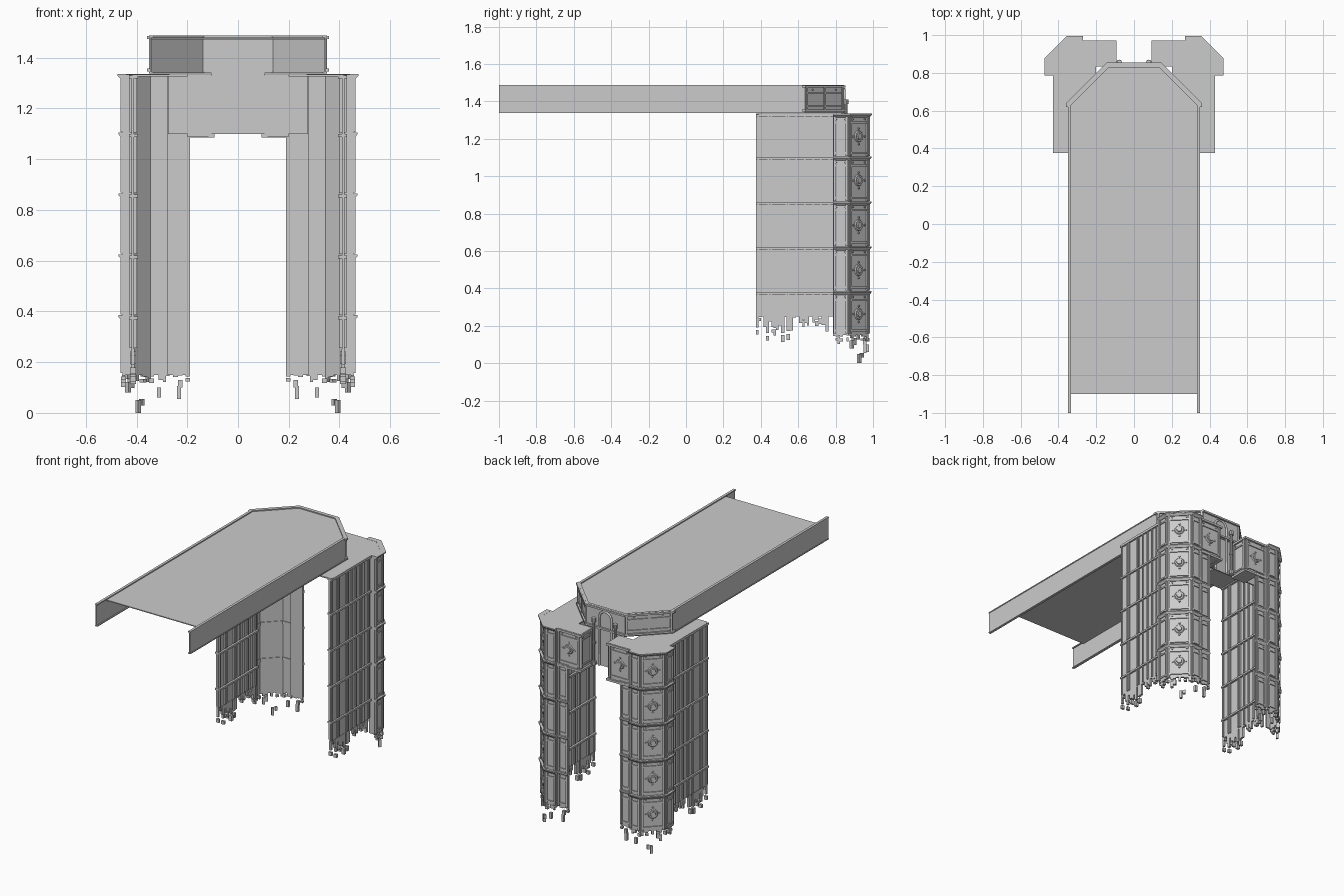
import bpy, bmesh, math, random
from mathutils import Vector, Matrix

if "Cube" in bpy.data.objects:
    bpy.data.objects.remove(bpy.data.objects["Cube"])

random.seed(7)
LEVELS = [0.38, 0.62, 0.86, 1.10, 1.33]


def sweep(bm, pts, prof):
    """Sweep a closed (offset, z) profile along a mitred plan polyline; + offset is outward."""
    pts = [Vector(p) for p in pts]
    rings = []
    for i, p in enumerate(pts):
        ns = []
        if i > 0:
            d = (p - pts[i - 1]).normalized()
            ns.append(Vector((d.y, -d.x)))
        if i < len(pts) - 1:
            d = (pts[i + 1] - p).normalized()
            ns.append(Vector((d.y, -d.x)))
        m = sum(ns, Vector((0, 0))).normalized()
        m /= m.dot(ns[0])
        rings.append([bm.verts.new((*(p + m * o), z)) for o, z in prof])
    k = len(prof)
    for a, b in zip(rings, rings[1:]):
        for j in range(k):
            bm.faces.new((a[j], a[(j + 1) % k], b[(j + 1) % k], b[j]))
    bm.faces.new(rings[0])
    bm.faces.new(rings[-1][::-1])


def rect(o0, o1, z0, z1):
    return [(o0, z0), (o1, z0), (o1, z1), (o0, z1)]


def piece(bm, a, b, u0, u1, o0, o1, z0, z1):
    """Box on the wall a-b, from distance u0 to u1 along it."""
    a, b = Vector(a), Vector(b)
    d = (b - a).normalized()
    sweep(bm, [a + d * u0, a + d * u1], rect(o0, o1, z0, z1))


def plate(bm, pts, z0, z1):
    lo = [bm.verts.new((x, y, z0)) for x, y in pts]
    f = bm.faces.new(lo)
    r = bmesh.ops.extrude_face_region(bm, geom=[f])
    bmesh.ops.translate(bm, vec=(0, 0, z1 - z0), verts=[v for v in r['geom'] if isinstance(v, bmesh.types.BMVert)])


def disc(bm, a, b, z, r, o, h, du=0, n=12):
    """Round boss on the middle of the wall a-b."""
    a, b = Vector(a), Vector(b)
    d = (b - a).normalized()
    nrm = Vector((d.y, -d.x, 0))
    c = ((a + b) / 2 + d * du).to_3d() + nrm * (o + h / 2)
    c.z = z
    rot = nrm.to_track_quat('Z', 'Y').to_matrix().to_4x4()
    bmesh.ops.create_cone(bm, cap_ends=True, segments=n, radius1=r, radius2=r * .85, depth=h,
                          matrix=Matrix.Translation(c) @ rot)


def finish(bm, name, mirror=True):
    bmesh.ops.recalc_face_normals(bm, faces=bm.faces)
    me = bpy.data.meshes.new(name)
    bm.to_mesh(me)
    bm.free()
    ob = bpy.data.objects.new(name, me)
    bpy.context.collection.objects.link(ob)
    if mirror:
        ob.modifiers.new("Mirror", 'MIRROR').use_mirror_merge = False


def panel(bm, a, b, z0, z1, boss=True):
    """Raised frame, boss and bolts on one wall bay."""
    L = (Vector(b) - Vector(a)).length
    for u in (0.004, L - 0.016):
        piece(bm, a, b, u, u + 0.012, 0, 0.009, z0, z1)
    for z in (z0 + 0.012, z1 - 0.035):
        piece(bm, a, b, 0.004, L - 0.004, 0, 0.006, z, z + 0.010)
    if boss:
        zc = (z0 + z1) / 2
        disc(bm, a, b, zc, 0.032, 0, 0.006)
        disc(bm, a, b, zc, 0.018, 0.006, 0.006)
        for i in range(4):
            t = i * math.pi / 2
            disc(bm, a, b, zc + 0.042 * math.sin(t), 0.006, 0, 0.006, 0.042 * math.cos(t), 6)
    for s in (-1, 1):
        disc(bm, a, b, z1 - 0.014, 0.005, 0, 0.006, s * L * .3, 6)


def ragged(bm, a, b, zb, drop, low, o0, o1):
    """Broken lower edge: uneven teeth plus loose falling chips."""
    L = (Vector(b) - Vector(a)).length
    u = 0
    while u < L - 0.004:
        w = min(random.uniform(0.011, 0.02), L - u)
        if random.random() < .75:
            z = zb - random.uniform(0, drop)
            piece(bm, a, b, u, u + w, o0, o1, z, zb + 0.002)
            if random.random() < .6:
                t = z - random.uniform(0.004, 0.02)
                t2 = max(low, t - random.uniform(0.012, 0.045))
                if t > t2 + 0.005:
                    piece(bm, a, b, u, u + w, o0 - .004, o1 + .004, t2, t)
        u += w


# leg plan lines, front to back
SIDE = [(0.415, 0.375), (0.415, 0.785)]
CORNER = [(0.415, 0.785), (0.455, 0.785), (0.455, 0.87), (0.35, 0.975), (0.27, 0.975)]
BACK = [(0.27, 0.96), (0.19, 0.96)]
HEAD = [(0.27, 0.96), (0.105, 0.96), (0.105, 0.84)]

# thin side wall with ribs on both faces
bm = bmesh.new()
sweep(bm, SIDE, rect(-0.006, 0.004, 0.25, 1.33))
prev = 0.25
for z in LEVELS:
    for y in (0.385, 0.44, 0.455, 0.535, 0.55, 0.59, 0.635, 0.68, 0.72, 0.765):
        u = y - 0.375
        piece(bm, *SIDE, u - 0.004, u + 0.004, -0.016, 0.012, prev + 0.006, z - 0.012)
    prev = z
finish(bm, "leg_side_wall")

# corner shell and inner back strip
bm = bmesh.new()
sweep(bm, CORNER, rect(-0.010, 0, 0.15, 1.33))
sweep(bm, BACK, rect(-0.010, 0, 0.15, 1.10))
piece(bm, (0.27, 0.975), (0.27, 0.95), 0, 0.025, -0.008, 0, 0.15, 1.33)
finish(bm, "leg_corner_shell")

# framed bays on the corner shell
bm = bmesh.new()
prev = 0.15
for z in LEVELS:
    panel(bm, CORNER[2], CORNER[3], prev + 0.008, z - 0.012)
    panel(bm, CORNER[1], CORNER[2], prev + 0.008, z - 0.012, False)
    panel(bm, CORNER[3], CORNER[4], prev + 0.008, z - 0.012, False)
    if z < 1.2:
        panel(bm, *BACK, prev + 0.008, z - 0.012, False)
    prev = z
finish(bm, "leg_panels")

# flared bands between storeys
bm = bmesh.new()
for z in LEVELS:
    e = 0.019 if z > 1.3 else 0.016
    flare = [(-0.014, z - 0.016), (0.004, z - 0.016), (e, z - 0.002), (e, z + 0.005), (-0.014, z + 0.005)]
    sweep(bm, CORNER[1:], flare)
    sweep(bm, SIDE, rect(-0.020, 0.015, z - 0.012, z))
    if z < 1.2:
        sweep(bm, BACK, [(o * .7, h) for o, h in flare])
finish(bm, "leg_bands")

# projecting head block over the gateway
bm = bmesh.new()
sweep(bm, HEAD, rect(-0.010, 0, 1.09, 1.33))
panel(bm, HEAD[0], HEAD[1], 1.105, 1.32)
panel(bm, HEAD[1], HEAD[2], 1.105, 1.32, False)
for z in (1.085, 1.318):
    sweep(bm, HEAD, rect(-0.012, 0.012, z, z + 0.014))
plate(bm, [(0.105, 0.84), (0.20, 0.84), (0.20, 0.96), (0.105, 0.96)], 1.088, 1.10)
sweep(bm, [(0.105, 0.84), (0.275, 0.84)], rect(-0.005, 0.005, 1.10, 1.33))
finish(bm, "gate_head_block")

# leg roof
bm = bmesh.new()
plate(bm, [(0.20, 0.375), (0.415, 0.375), (0.43, 0.39), (0.43, 0.785), (0.472, 0.785), (0.472, 0.878),
           (0.358, 0.992), (0.27, 0.992), (0.27, 0.965), (0.10, 0.965), (0.10, 0.84), (0.20, 0.84)], 1.326, 1.334)
finish(bm, "leg_roof")

# broken lower edges
bm = bmesh.new()
ragged(bm, *SIDE, 0.25, 0.09, 0.10, -0.008, 0.006)
for a, b in zip(CORNER[1:], CORNER[2:]):
    ragged(bm, a, b, 0.15, 0.03, 0.08, -0.010, 0.002)
ragged(bm, *BACK, 0.15, 0.02, 0.10, -0.010, 0)
for a, b, u, z0, h in ((CORNER[2], CORNER[3], 0.02, 0.08, .03), (CORNER[2], CORNER[3], 0.075, 0.0, 0.05),
                       (CORNER[2], CORNER[3], 0.095, 0.03, .025), (CORNER[3], CORNER[4], 0.03, 0.06, .04),
                       (BACK[0], BACK[1], 0.03, 0.055, 0.05)):
    piece(bm, a, b, u, u + 0.016, -0.012, 0.004, z0, z0 + h)
finish(bm, "leg_broken_edge")

# deck: top plate, thin perimeter web and lips
RIM = [(0.347, -1), (0.347, 0.635), (0.14, 0.842), (-0.14, 0.842), (-0.347, 0.635), (-0.347, -1)]
bm = bmesh.new()
plate(bm, [(0.342, -0.9)] + RIM[1:5] + [(-0.342, -0.9)], 1.472, 1.478)
finish(bm, "deck_plate", False)
bm = bmesh.new()
sweep(bm, RIM, rect(-0.006, 0, 1.34, 1.487))
sweep(bm, RIM, rect(-0.014, 0.003, 1.480, 1.487))
sweep(bm, RIM, rect(-0.014, 0.003, 1.338, 1.344))
finish(bm, "deck_rim", False)
bm = bmesh.new()
for z in (1.345, 1.474):
    sweep(bm, [(0.347, 0.62)] + RIM[1:5] + [(-0.347, 0.62)], rect(0, 0.012, z, z + 0.012))
finish(bm, "deck_nose_flange", False)
bm = bmesh.new()
panel(bm, RIM[1], RIM[2], 1.357, 1.476, False)
piece(bm, RIM[1], RIM[2], 0.14, 0.152, 0, 0.008, 1.357, 1.476)
finish(bm, "deck_nose_frames")

# wall and posts between the legs
bm = bmesh.new()
sweep(bm, [(0.105, 0.84), (-0.105, 0.84)], rect(-0.008, 0, 1.10, 1.345))
finish(bm, "gate_centre_wall", False)
bm = bmesh.new()
for z0, z1, r in ((1.10, 1.40, 0.008), (1.10, 1.125, 0.015), (1.385, 1.41, 0.014), (1.24, 1.255, 0.012)):
    bmesh.ops.create_cone(bm, cap_ends=True, segments=10, radius1=r, radius2=r, depth=z1 - z0,
                          matrix=Matrix.Translation((0.078, 0.855, (z0 + z1) / 2)))
finish(bm, "gate_posts")

# arch moulding
cu = bpy.data.curves.new("gate_arch", 'CURVE')
cu.dimensions = '3D'
cu.bevel_depth = 0.007
cu.bevel_resolution = 1
path = [(0.045, 1.10)] + [(0.045 * math.cos(t * math.pi / 10), 1.42 + 0.045 * math.sin(t * math.pi / 10))
                          for t in range(11)] + [(-0.045, 1.10)]
sp = cu.splines.new('POLY')
sp.points.add(len(path) - 1)
for p, (x, z) in zip(sp.points, path):
    p.co = (x, 0.846, z, 1)
bpy.context.collection.objects.link(bpy.data.objects.new("gate_arch", cu))
